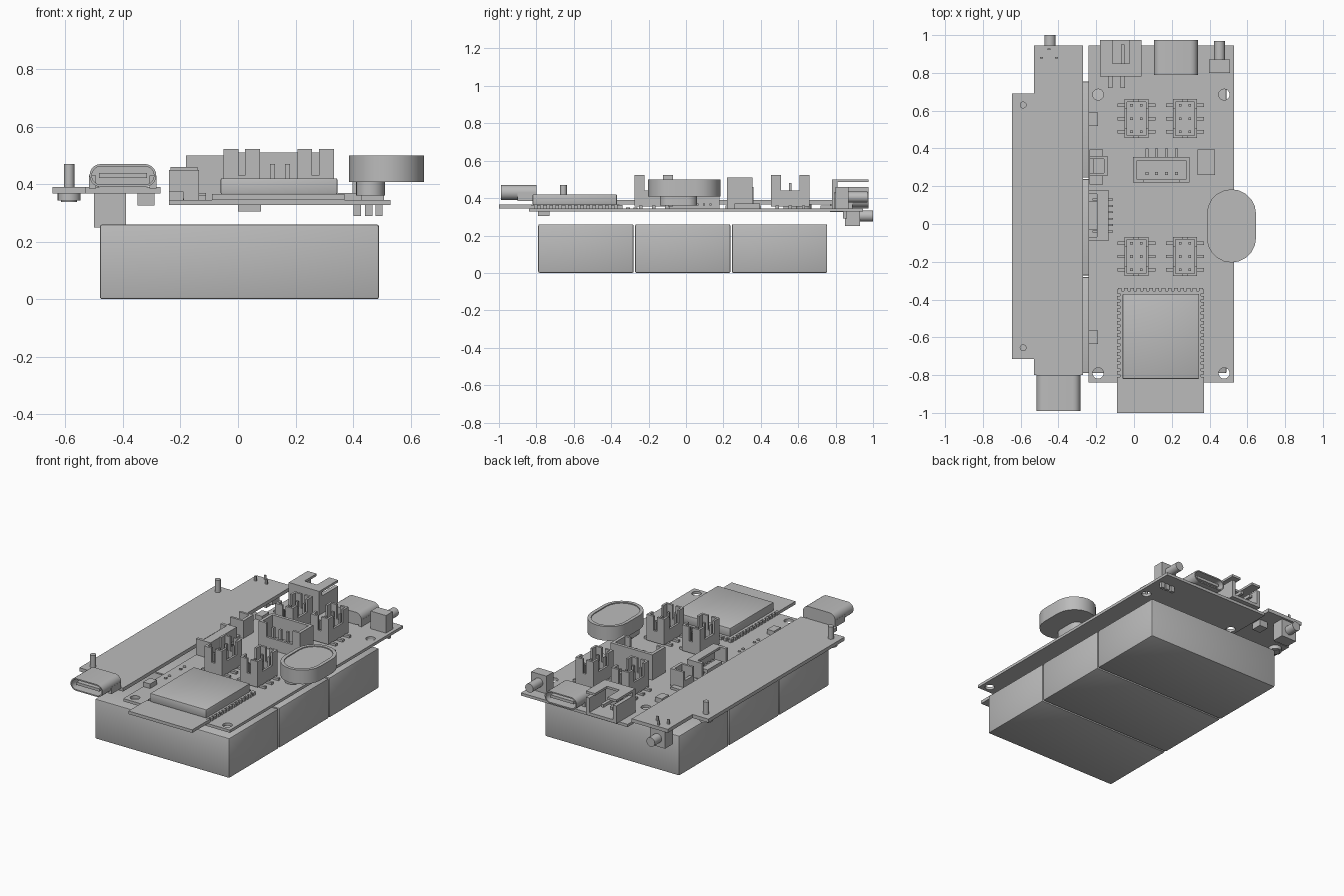
import bpy, bmesh, math
from mathutils import Matrix, Vector

if "Cube" in bpy.data.objects:
    bpy.data.objects.remove(bpy.data.objects["Cube"])

grey = bpy.data.materials.new("plain grey")
grey.use_nodes = True
grey.diffuse_color = (0.5, 0.5, 0.5, 1)
grey.node_tree.nodes["Principled BSDF"].inputs["Base Color"].default_value = (0.5, 0.5, 0.5, 1)


def finish(name, bm, smooth=False):
    bmesh.ops.recalc_face_normals(bm, faces=bm.faces)
    me = bpy.data.meshes.new(name)
    bm.to_mesh(me)
    bm.free()
    me.materials.append(grey)
    ob = bpy.data.objects.new(name, me)
    bpy.context.collection.objects.link(ob)
    bpy.ops.object.select_all(action='DESELECT')
    ob.select_set(True)
    bpy.context.view_layer.objects.active = ob
    if smooth:
        bpy.ops.object.shade_smooth_by_angle(angle=math.radians(35))
    return ob


def boxes(name, items, bevel=0):
    """One object from boxes given as (x0, x1, y0, y1, z0, z1)."""
    bm = bmesh.new()
    for x0, x1, y0, y1, z0, z1 in items:
        m = Matrix.Translation(((x0 + x1) / 2, (y0 + y1) / 2, (z0 + z1) / 2)) \
            @ Matrix.Diagonal((x1 - x0, y1 - y0, z1 - z0, 1))
        bmesh.ops.create_cube(bm, size=1, matrix=m)
    if bevel:
        bmesh.ops.bevel(bm, geom=bm.edges[:], offset=bevel, segments=2, affect='EDGES', profile=0.5)
    return finish(name, bm, bevel > 0)


def rod(name, centre, r, length, axis='Z', segs=20):
    bm = bmesh.new()
    turn = Matrix.Rotation(math.pi / 2, 4, 'X') if axis == 'Y' else Matrix()
    bmesh.ops.create_cone(bm, cap_ends=True, segments=segs, radius1=r, radius2=r, depth=length,
                          matrix=Matrix.Translation(centre) @ turn)
    return finish(name, bm, True)


def outline(name, pts, z0, z1):
    bm = bmesh.new()
    f = bm.faces.new([bm.verts.new((x, y, z0)) for x, y in pts])
    up = bmesh.ops.extrude_face_region(bm, geom=[f])['geom']
    bmesh.ops.translate(bm, vec=(0, 0, z1 - z0), verts=[v for v in up if isinstance(v, bmesh.types.BMVert)])
    return finish(name, bm)


def cut_holes(board, spots, r):
    for x, y in spots:
        cutter = rod("hole_cutter", (x, y, 0.35), r, 0.4)
        cutter.hide_render = True
        mod = board.modifiers.new("hole", 'BOOLEAN')
        mod.operation, mod.solver, mod.object = 'DIFFERENCE', 'EXACT', cutter
        bpy.context.view_layer.objects.active = board
        bpy.ops.object.modifier_apply(modifier=mod.name)
        bpy.data.objects.remove(cutter)


def capsule(w, h, n=10):
    """Stadium section, w wide and h high, long along the first axis."""
    r = h / 2
    return [((w / 2 - r) * s + r * math.cos(a), r * math.sin(a))
            for s, start in ((1, -math.pi / 2), (-1, math.pi / 2))
            for a in [start + math.pi * i / n for i in range(n + 1)]]


def recessed_capsule(name, w, h, depth, rim, recess, matrix):
    """Capsule extruded along local z, with a sunken inner face at its end."""
    bm = bmesh.new()
    rings = [(w, h, 0), (w, h, depth), (w - 2 * rim, h - 2 * rim, depth),
             (w - 2 * rim, h - 2 * rim, depth - recess)]
    loops = [[bm.verts.new((x, y, z)) for x, y in capsule(a, b)] for a, b, z in rings]
    for lo, hi in zip(loops, loops[1:]):
        for i in range(len(lo)):
            j = (i + 1) % len(lo)
            bm.faces.new((lo[i], lo[j], hi[j], hi[i]))
    bm.faces.new(loops[0])
    bm.faces.new(loops[-1])
    bm.transform(matrix)
    return finish(name, bm, True)


# Battery cells
for i in range(3):
    y = -0.79 + 0.5175 * i
    boxes(f"battery_cell_{i + 1}", [(-0.48, 0.49, y, y + 0.51, 0, 0.26)], 0.008)

# Main circuit board and the stepped side board
TOP = 0.345
main = boxes("main_board", [(-0.24, 0.53, -0.84, 0.945, 0.327, TOP)])
cut_holes(main, [(x, y) for x in (-0.19, 0.477) for y in (-0.79, 0.685)], 0.029)
outline("side_board", [(-0.27, -0.80), (-0.27, 0.945), (-0.53, 0.945), (-0.53, 0.69),
                       (-0.645, 0.69), (-0.645, -0.715), (-0.53, -0.715), (-0.53, -0.80)], 0.367, 0.39)
for n, y in (("front", -0.655), ("back", 0.63)):
    rod(f"{n}_screw_shank", (-0.587, y, 0.415), 0.018, 0.11)
    rod(f"{n}_screw_head", (-0.587, y, 0.356), 0.04, 0.025)
    rod(f"{n}_screw_dome", (-0.587, y, 0.342), 0.028, 0.008)
for x, y in ((-0.49, 0.88), (-0.41, 0.88), (-0.45, 0.925)):
    boxes("switch_pin", [(x - 0.007, x + 0.007, y - 0.004, y + 0.004, 0.36, 0.42)])
boxes("side_board_lower_part", [(-0.35, -0.29, 0.77, 0.84, 0.325, 0.367)])
boxes("main_board_lower_part", [(0, 0.08, -0.79, -0.73, 0.305, 0.327)])

# Radio module with toothed edges and a metal shield
teeth = []
for i in range(15):
    y = -0.83 + i * 0.033
    for x0, x1 in ((-0.09, -0.07), (0.35, 0.37)):
        teeth.append((x0, x1, y, y + 0.02, TOP, 0.364))
for i in range(14):
    x = -0.085 + i * 0.033
    teeth.append((x, x + 0.02, -0.36, -0.34, TOP, 0.364))
boxes("radio_module_board", [(-0.09, 0.37, -1.0, -0.83, TOP, 0.365),
                             (-0.075, 0.355, -0.83, -0.355, TOP, 0.365)] + teeth)
boxes("radio_shield", [(-0.06, 0.345, -0.82, -0.37, 0.365, 0.42)], 0.004)


# Push buttons with a shaft at the back
def button(name, x, y0, y1, z0, z1, zs, r, end):
    boxes(f"{name}_body", [(x - 0.055, x + 0.055, y0, y1, z0, z1)])
    rod(f"{name}_shaft", (x, (y1 + end) / 2, zs), r, end - y1, 'Y')


button("lower_button", -0.445, 0.85, 0.93, 0.25, 0.367, 0.305, 0.03, 1.0)
button("upper_button", 0.453, 0.80, 0.87, TOP, 0.46, 0.405, 0.029, 0.97)
boxes("upper_button_legs", [(x - 0.013, x + 0.013, 0.84, 0.86, 0.29, 0.33) for x in (0.415, 0.455, 0.49)])


# USB sockets: hollow capsule shells with an inner tongue
def usb(name, x, y_in, y_out, z):
    d = 1 if y_out > y_in else -1
    length = abs(y_out - y_in)
    m = Matrix.Translation((x, y_in, z)) @ Matrix.Rotation(-d * math.pi / 2, 4, 'X')
    recessed_capsule(f"{name}_shell", 0.232, 0.08, length, 0.008, 0.15, m)
    ys = sorted((y_in + d * 0.03, y_out - d * 0.015))
    boxes(f"{name}_tongue", [(x - 0.083, x + 0.083, *ys, z - 0.009, z + 0.009)])
    yt = sorted((y_in, y_in + d * 0.1))
    boxes(f"{name}_tabs", [(x + s * 0.105 - 0.012, x + s * 0.105 + 0.012, *yt, z - 0.045, z) for s in (-1, 1)])


usb("front_usb", -0.40, -0.80, -0.99, 0.43)
usb("back_usb", 0.222, 0.79, 0.975, 0.389)

# Side-entry battery plug socket with a forked top
boxes("plug_socket", [(-0.18, 0.04, 0.80, 0.975, TOP, 0.365), (-0.18, 0.04, 0.78, 0.81, TOP, 0.5),
                      (-0.18, -0.155, 0.80, 0.975, TOP, 0.46), (0.015, 0.04, 0.80, 0.975, TOP, 0.46),
                      (-0.18, -0.115, 0.80, 0.975, 0.485, 0.5), (-0.025, 0.04, 0.80, 0.975, 0.485, 0.5),
                      (-0.115, -0.025, 0.80, 0.85, 0.485, 0.5)])
boxes("plug_socket_legs", [(x - 0.012, x + 0.012, 0.72, 0.79, TOP, 0.36) for x in (-0.125, -0.06)]
      + [(x - 0.01, x + 0.01, 0.80, 0.95, 0.41, 0.43) for x in (-0.125, -0.06)])


# Six-pin upright sockets with slotted walls and gull-wing legs
def header(name, x, y):
    w, l, t, top = 0.064, 0.103, 0.014, 0.523
    items = [(x - w, x + w, y - l, y + l, TOP + 0.01, 0.385)]
    for s in (-1, 1):
        xw = sorted((x + s * w, x + s * (w - t)))
        yw = sorted((y + s * l, y + s * (l - t)))
        items.append((*xw, y - l, y + l, 0.38, 0.44))
        items.append((x - w, x + w, *yw, 0.38, 0.43))
        for k in (-1, 1):
            items.append((*xw, *sorted((y + k * 0.05, y + k * l)), 0.44, top))
            items.append((*sorted((x + k * 0.012, x + k * w)), *yw, 0.43, top))
    boxes(f"{name}_housing", items)
    pins = []
    for j in (-0.07, 0, 0.07):
        for s in (-1, 1):
            px = x + s * 0.026
            pins.append((px - 0.007, px + 0.007, y + j - 0.007, y + j + 0.007, 0.38, 0.48))
            pins.append((*sorted((x + s * 0.055, x + s * 0.1)), y + j - 0.009, y + j + 0.009, TOP, 0.36))
    boxes(f"{name}_pins", pins)


for row, y in (("front", -0.172), ("back", 0.558)):
    for side, x in (("right", 0.013), ("left", 0.27)):
        header(f"{row}_{side}_header", x, y)

# Four-pin upright socket
cols = (0.068, 0.12, 0.172, 0.224)
boxes("four_pin_socket", [(-0.005, 0.295, 0.22, 0.355, TOP, 0.37), (-0.005, 0.295, 0.335, 0.355, 0.37, 0.51),
                          (-0.005, 0.015, 0.22, 0.355, 0.37, 0.51), (0.275, 0.295, 0.22, 0.355, 0.37, 0.51),
                          (-0.005, 0.295, 0.22, 0.235, 0.37, 0.42),
                          (-0.005, 0.05, 0.22, 0.235, 0.42, 0.51), (0.24, 0.295, 0.22, 0.235, 0.42, 0.51)])
boxes("four_pin_contacts", [(x - 0.008, x + 0.008, 0.26, 0.276, 0.36, 0.47) for x in cols]
      + [(x - 0.008, x + 0.008, 0.35, 0.40, TOP, 0.36) for x in cols])

# Six-pin low socket on the right edge, opening to the right
boxes("edge_socket", [(-0.24, -0.135, -0.09, 0.18, TOP, 0.36), (-0.155, -0.135, -0.09, 0.18, 0.36, 0.45),
                      (-0.24, -0.135, -0.09, -0.07, 0.36, 0.45), (-0.24, -0.135, 0.16, 0.18, 0.36, 0.45),
                      (-0.195, -0.135, -0.07, 0.16, 0.435, 0.45), (-0.24, -0.195, -0.03, 0.12, 0.36, 0.385)])
boxes("edge_socket_pins", [(-0.22, -0.112, y - 0.005, y + 0.005, 0.36, 0.37)
                           for y in [-0.04 + 0.034 * i for i in range(6)]])

# Small two-pin socket
boxes("small_socket", [(-0.235, -0.14, 0.255, 0.36, TOP, 0.365), (-0.16, -0.14, 0.255, 0.36, 0.365, 0.46),
                       (-0.235, -0.14, 0.255, 0.27, 0.365, 0.46), (-0.235, -0.14, 0.345, 0.36, 0.365, 0.46),
                       (-0.235, -0.215, 0.27, 0.345, 0.365, 0.40), (-0.235, -0.165, 0.21, 0.395, TOP, 0.36)])

# Flat chips, indicator lights and solder points
boxes("square_chip", [(0.335, 0.43, 0.26, 0.395, TOP, 0.37)])
boxes("edge_lights", [(-0.24, -0.19, y - 0.035, y + 0.035, TOP, 0.375) for y in (0.555, -0.6)])
for y in (-0.27, -0.31, -0.425, -0.465):
    rod("solder_point", (-0.197, y, 0.347), 0.01, 0.006, segs=12)

# Speaker capsule on a short neck
turn = Matrix.Rotation(math.pi / 2, 4, 'Z')
recessed_capsule("speaker", 0.388, 0.26, 0.092, 0.022, 0.006, Matrix.Translation((0.516, -0.01, 0.408)) @ turn)
recessed_capsule("speaker_neck", 0.2, 0.1, 0.05, 0.01, 0.002, Matrix.Translation((0.46, -0.04, 0.36)) @ turn)
